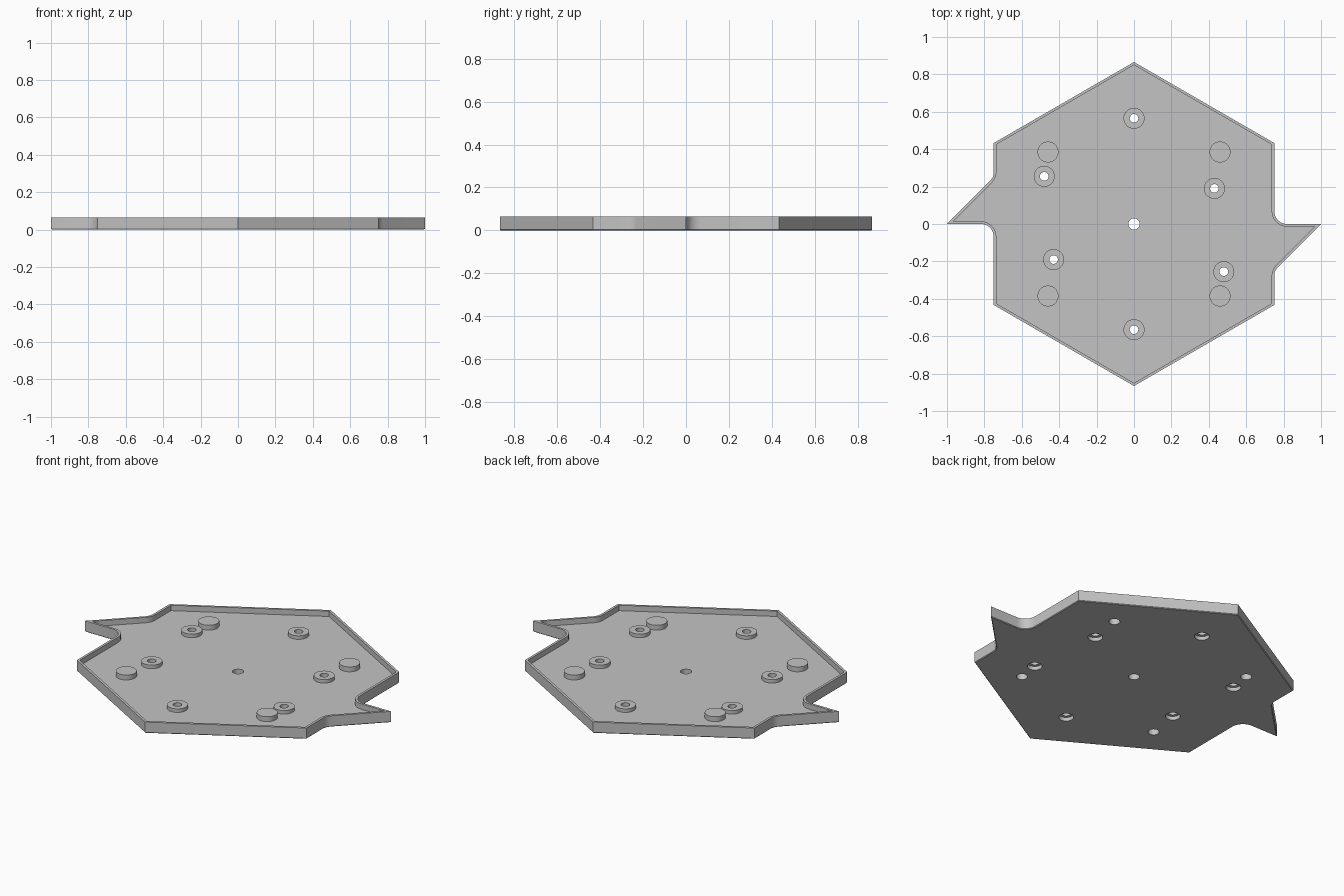
import bpy, bmesh, math
from mathutils import Vector

cube = bpy.data.objects.get("Cube")
if cube:
    bpy.data.objects.remove(cube, do_unlink=True)

HEIGHT, FLOOR, WALL, CHAMFER = 0.065, 0.033, 0.014, 0.004
BOSS_R, BORE_R, SCREW_R, PEG_HOLE_R = 0.056, 0.04, 0.023, 0.03
BOSS_TOP, PEG_TOP, BORE_DEPTH = 0.054, 0.062, 0.022

grey = bpy.data.materials.new("plain_grey")
grey.use_nodes = True
grey.diffuse_color = (0.55, 0.55, 0.55, 1)
grey.node_tree.nodes["Principled BSDF"].inputs["Base Color"].default_value = grey.diffuse_color


def make_object(name, bm):
    bmesh.ops.recalc_face_normals(bm, faces=bm.faces)
    mesh = bpy.data.meshes.new(name)
    bm.to_mesh(mesh)
    bm.free()
    mesh.materials.append(grey)
    obj = bpy.data.objects.new(name, mesh)
    bpy.context.collection.objects.link(obj)
    return obj


def smooth(obj):
    bpy.ops.object.select_all(action='DESELECT')
    obj.select_set(True)
    bpy.context.view_layer.objects.active = obj
    bpy.ops.object.shade_smooth_by_angle(angle=math.radians(30))


def fillet(before, corner, after, radius, steps=8):
    """Round one corner of the outline with a tangent arc."""
    a, c, b = Vector(before), Vector(corner), Vector(after)
    da, db = (a - c).normalized(), (b - c).normalized()
    half = da.angle(db) / 2
    centre = c + (da + db).normalized() * radius / math.sin(half)
    start = c + da * radius / math.tan(half) - centre
    end = c + db * radius / math.tan(half) - centre
    first = math.atan2(start.y, start.x)
    sweep = (math.atan2(end.y, end.x) - first + math.pi) % math.tau - math.pi
    angles = [first + sweep * i / steps for i in range(steps + 1)]
    return [centre + radius * Vector((math.cos(t), math.sin(t))) for t in angles]


def inset(points, d):
    """Mitred inward offset of a counter-clockwise outline."""
    out = []
    for i, p in enumerate(points):
        e1 = (p - points[i - 1]).normalized()
        e2 = (points[(i + 1) % len(points)] - p).normalized()
        n1, n2 = Vector((-e1.y, e1.x)), Vector((-e2.y, e2.x))
        out.append(p + (n1 + n2) * d / (1 + n1.dot(n2)))
    return out


# Half of the outline, counter-clockwise from the front point; the rest is a half turn
front, low, knee = (0, -0.866), (0.75, -0.433), (0.75, -0.25)
tip, elbow, high = (1, 0), (0.75, 0), (0.75, 0.433)
half_outline = [Vector(front), Vector(low)]
half_outline += fillet(low, knee, tip, 0.07)
half_outline += [Vector(tip)]
half_outline += fillet(tip, elbow, high, 0.068)
half_outline += [Vector(high)]
outline = half_outline + [-p for p in half_outline]

# Tray: chamfered base, outer wall, rim, inner wall and floor as stacked loops
inner = inset(outline, WALL)
levels = [(inset(outline, CHAMFER), 0), (outline, CHAMFER), (outline, HEIGHT),
          (inner, HEIGHT), (inner, FLOOR)]
bm = bmesh.new()
loops = [[bm.verts.new((p.x, p.y, z)) for p in pts] for pts, z in levels]
for a, b in zip(loops, loops[1:]):
    for i in range(len(a)):
        j = (i + 1) % len(a)
        bm.faces.new((a[i], a[j], b[j], b[i]))
bm.faces.new(loops[0])
bm.faces.new(loops[-1])
tray = make_object("tray", bm)

# Positions of screw bosses and solid pegs
screws = [(s * x, s * y) for s in (1, -1)
          for x, y in ((0, 0.565), (0.43, 0.19), (0.48, -0.255))]
pegs = [(sx * 0.46, sy * 0.385) for sx in (1, -1) for sy in (1, -1)]

# Holes through the tray floor
bm = bmesh.new()
holes = [(p, BORE_R) for p in screws] + [(p, PEG_HOLE_R) for p in pegs] + [((0, 0), 0.03)]
for (x, y), r in holes:
    made = bmesh.ops.create_cone(bm, cap_ends=True, segments=32, radius1=r, radius2=r, depth=0.2)
    bmesh.ops.translate(bm, verts=made["verts"], vec=(x, y, 0))
cutter = make_object("hole_cutter", bm)
cutter.hide_render = True
mod = tray.modifiers.new("holes", 'BOOLEAN')
mod.operation, mod.solver, mod.object = 'DIFFERENCE', 'EXACT', cutter
bpy.context.view_layer.objects.active = tray
bpy.ops.object.modifier_apply(modifier=mod.name)
bpy.data.objects.remove(cutter, do_unlink=True)
smooth(tray)


def lathe(name, profile, at):
    bm = bmesh.new()
    verts = [bm.verts.new((r, 0, z)) for r, z in profile]
    edges = [bm.edges.new(pair) for pair in zip(verts, verts[1:])]
    bmesh.ops.spin(bm, geom=verts + edges, cent=(0, 0, 0), axis=(0, 0, 1),
                   angle=math.tau, steps=32, use_merge=True)
    bmesh.ops.remove_doubles(bm, verts=bm.verts, dist=0.0001)
    obj = make_object(name, bm)
    obj.location = (*at, 0)
    smooth(obj)


# Screw bosses, counterbored from below
screw_profile = [(BORE_R, FLOOR), (BORE_R, BORE_DEPTH), (SCREW_R, BORE_DEPTH),
                 (SCREW_R, BOSS_TOP), (BOSS_R, BOSS_TOP), (BOSS_R, FLOOR), (BORE_R, FLOOR)]
for i, at in enumerate(screws):
    lathe(f"screw_boss_{i + 1}", screw_profile, at)

# Solid-topped pegs with blind holes from below
peg_profile = [(0, 0.054), (PEG_HOLE_R, 0.054), (PEG_HOLE_R, FLOOR),
               (BOSS_R, FLOOR), (BOSS_R, PEG_TOP), (0, PEG_TOP)]
for i, at in enumerate(pegs):
    lathe(f"peg_{i + 1}", peg_profile, at)
